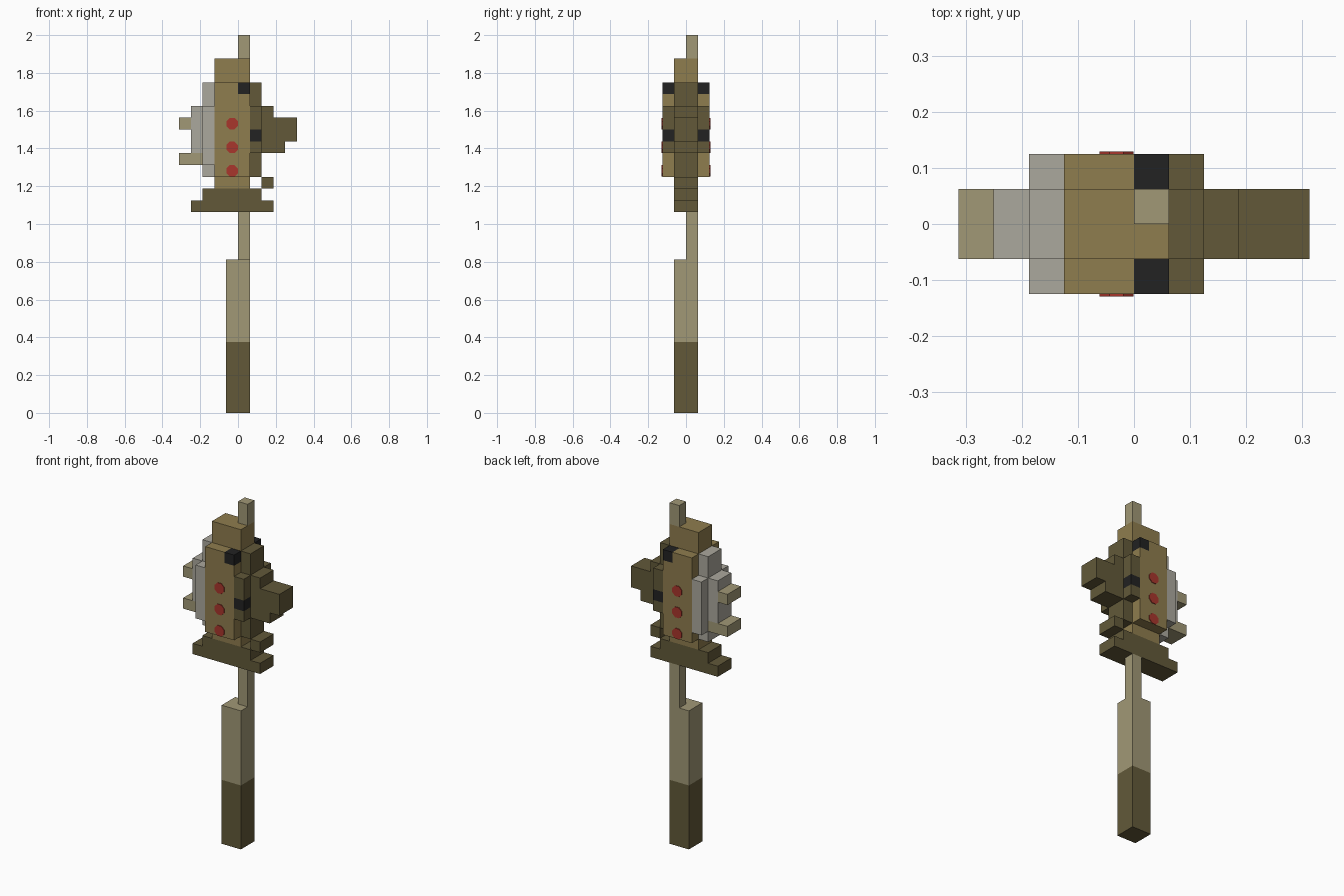
import bpy
import bmesh
import math
from mathutils import Matrix

if "Cube" in bpy.data.objects:
    bpy.data.objects.remove(bpy.data.objects["Cube"])

U = 1 / 16  # block size


def material(name, rgb):
    m = bpy.data.materials.new(name)
    lin = [((c / 255 + 0.055) / 1.055) ** 2.4 for c in rgb]
    m.diffuse_color = (*lin, 1)
    m.use_nodes = True
    m.node_tree.nodes["Principled BSDF"].inputs["Base Color"].default_value = m.diffuse_color
    return m


TAN = material("light_tan", (161, 152, 118))
BROWN = material("brown", (143, 125, 78))
DARK = material("dark_olive", (98, 89, 57))
GRAY = material("stone_gray", (171, 168, 157))
BLACK = material("black", (34, 34, 34))
RED = material("red", (168, 54, 44))


def finish(name, bm, mat):
    mesh = bpy.data.meshes.new(name)
    bm.to_mesh(mesh)
    bm.free()
    mesh.materials.append(mat)
    bpy.context.collection.objects.link(bpy.data.objects.new(name, mesh))


def box(name, mat, x, z, y=(-1, 1)):
    """Box from ranges given in block units."""
    bm = bmesh.new()
    bmesh.ops.create_cube(bm, size=1)
    for v in bm.verts:
        v.co = [r[1 if c > 0 else 0] * U for c, r in zip(v.co, (x, y, z))]
    finish(name, bm, mat)


def box_pair(name, mat, x, z):
    """Same box on the front and back sides."""
    box(name + "_front", mat, x, z, (-2, -1))
    box(name + "_back", mat, x, z, (1, 2))


# Handle
box("grip", DARK, (-1, 1), (0, 6))
box("handle", TAN, (-1, 1), (6, 13))
box("neck", TAN, (0, 1), (13, 17), (0, 1))
box("tip", TAN, (0, 1), (30, 32), (0, 1))

# Stepped guard
box("guard_lower", DARK, (-4, 3), (17, 18))
box("guard_upper", DARK, (-3, 2), (18, 19))
box("guard_hook", DARK, (2, 3), (19, 20))

# Head core and side panels, notched for the black corners
box("head_core", BROWN, (-2, 1), (19, 30))
box_pair("panel_wide", BROWN, (-2, 0), (20, 28))
box_pair("panel_narrow", BROWN, (0, 1), (20, 27))
box_pair("panel_corner", BLACK, (0, 1), (27, 28))

# Dark beak side
box("beak_base", DARK, (1, 2), (20, 28))
box_pair("cheek_lower", DARK, (1, 2), (22, 23))
box_pair("cheek_stripe", BLACK, (1, 2), (23, 24))
box_pair("cheek_upper", DARK, (1, 2), (24, 26))
box("beak_root", DARK, (2, 3), (22, 26))
box("beak_middle", DARK, (3, 4), (22, 25))
box("beak_end", DARK, (4, 5), (23, 25))

# Gray plates on the other side
box("plate_inner", GRAY, (-3, -2), (20, 28))
box_pair("plate_flank", GRAY, (-3, -2), (21, 26))
box("plate_outer", GRAY, (-4, -3), (22, 26))
box("upper_prong", TAN, (-5, -4), (24, 25))
box("lower_prong", TAN, (-5, -3), (21, 22))

# Red studs on the front and back panels
for side, label in ((-1, "front"), (1, "back")):
    for i, z in enumerate((20.5, 22.5, 24.5)):
        bm = bmesh.new()
        place = (Matrix.Translation((-0.5 * U, side * (2 * U + 0.001), z * U))
                 @ Matrix.Rotation(math.pi / 2, 4, 'X')
                 @ Matrix.Rotation(math.pi / 8, 4, 'Z'))
        bmesh.ops.create_cone(bm, cap_ends=True, segments=8, radius1=0.033,
                              radius2=0.033, depth=0.006, matrix=place)
        finish(f"stud_{label}_{i + 1}", bm, RED)
